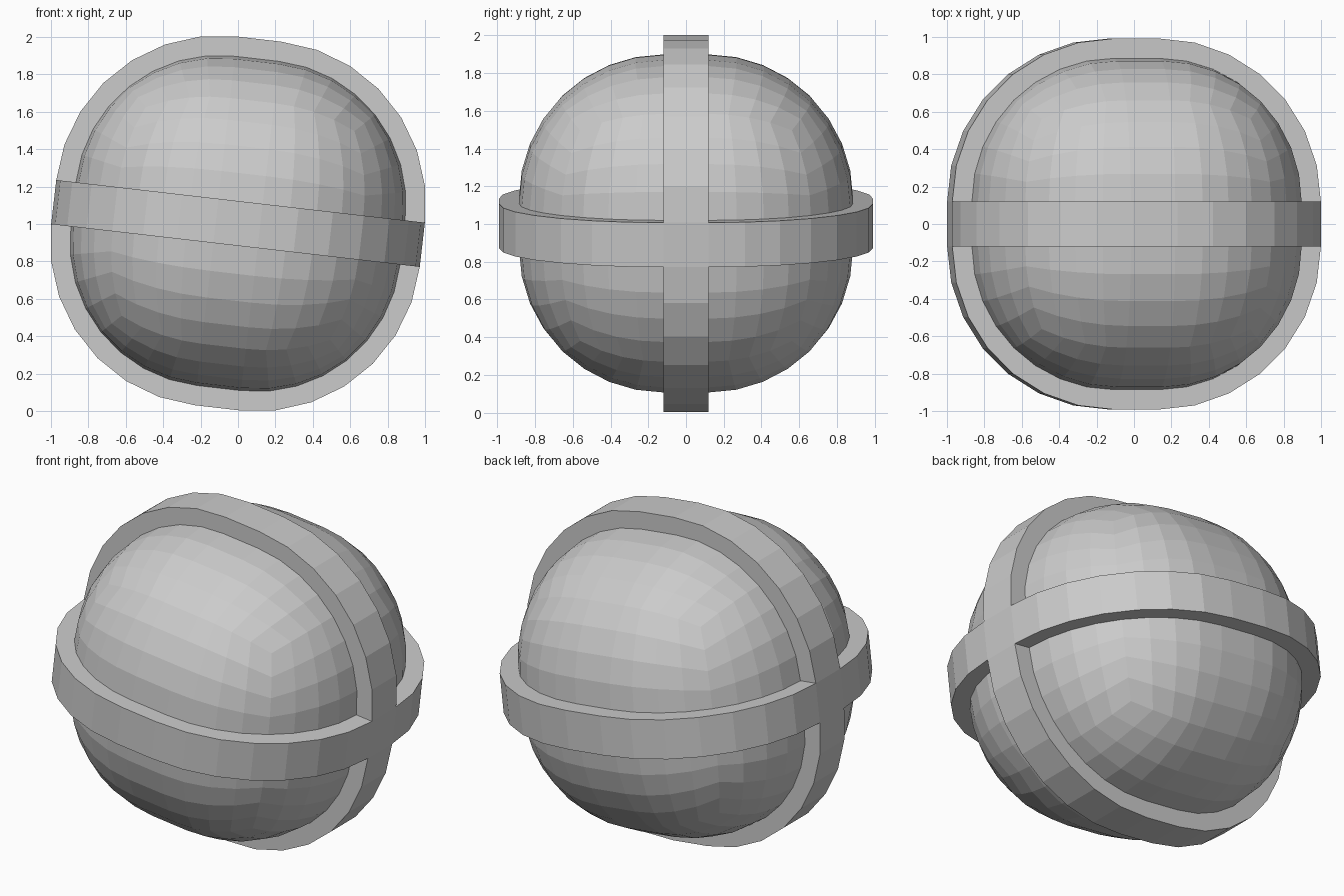
import bpy, bmesh, math
from mathutils import Matrix, Vector

if "Cube" in bpy.data.objects:
    bpy.data.objects.remove(bpy.data.objects["Cube"])

TILT = Matrix.Translation((0, 0, 1.003)) @ Matrix.Rotation(math.radians(6.6), 4, 'Y')
HALF = 0.119      # half width of the bands; the ball is split and spread by this
CORE_R = 0.767    # radius of the core's rounded quarters
BAND_R = 0.873    # radius of the band's rounded quarters
INNER = 0.76      # band inner radius, buried in the core


def finish(name, bm):
    bmesh.ops.recalc_face_normals(bm, faces=bm.faces)
    me = bpy.data.meshes.new(name)
    bm.to_mesh(me)
    bm.free()
    ob = bpy.data.objects.new(name, me)
    bpy.context.collection.objects.link(ob)
    ob.matrix_world = TILT
    return ob


# Outline of four quarter arcs (7 sides each) spread apart by the band width
def outline():
    for q in range(4):
        sx, sy = ((1, 1), (-1, 1), (-1, -1), (1, -1))[q]
        for i in range(8):
            a = (q + i / 7) * math.pi / 2
            yield sx * HALF + BAND_R * math.cos(a), sy * HALF + BAND_R * math.sin(a)


# Closed band with a rectangular section, turned into its plane
def band(name, turn):
    bm = bmesh.new()
    loops = []
    for x, y in outline():
        s = INNER / math.hypot(x, y)
        loops.append([bm.verts.new(co) for co in (
            (x * s, y * s, -HALF), (x, y, -HALF), (x, y, HALF), (x * s, y * s, HALF))])
    n = len(loops)
    for i in range(n):
        p, q = loops[i], loops[(i + 1) % n]
        for k in range(4):
            j = (k + 1) % 4
            bm.faces.new((p[k], p[j], q[j], q[k]))
    bmesh.ops.transform(bm, matrix=Matrix.Rotation(turn, 4, 'X'), verts=bm.verts)
    return finish(name, bm)


# Core ball: six cube-sphere grids, octants spread apart by the band width
def core_ball():
    bm = bmesh.new()
    steps = [(s, s * math.tan(math.radians(11.25 * i)))
             for s, ids in ((-1, (4, 3, 2, 1, 0)), (1, (0, 1, 2, 3, 4))) for i in ids]
    for axis in range(3):
        for side in (-1, 1):
            grid = []
            for su, u in steps:
                row = []
                for sv, v in steps:
                    p = Vector((u, v, side)).normalized() * CORE_R
                    p += Vector((su, sv, side)) * HALF
                    row.append(bm.verts.new([p[(k + axis) % 3] for k in range(3)]))
                grid.append(row)
            for i in range(9):
                for j in range(9):
                    bm.faces.new((grid[i][j], grid[i + 1][j],
                                  grid[i + 1][j + 1], grid[i][j + 1]))
    bmesh.ops.remove_doubles(bm, verts=bm.verts, dist=0.001)
    return finish("core_ball", bm)


core_ball()
# Two crossing bands
band("horizontal_band", 0)
band("vertical_band", math.pi / 2)
